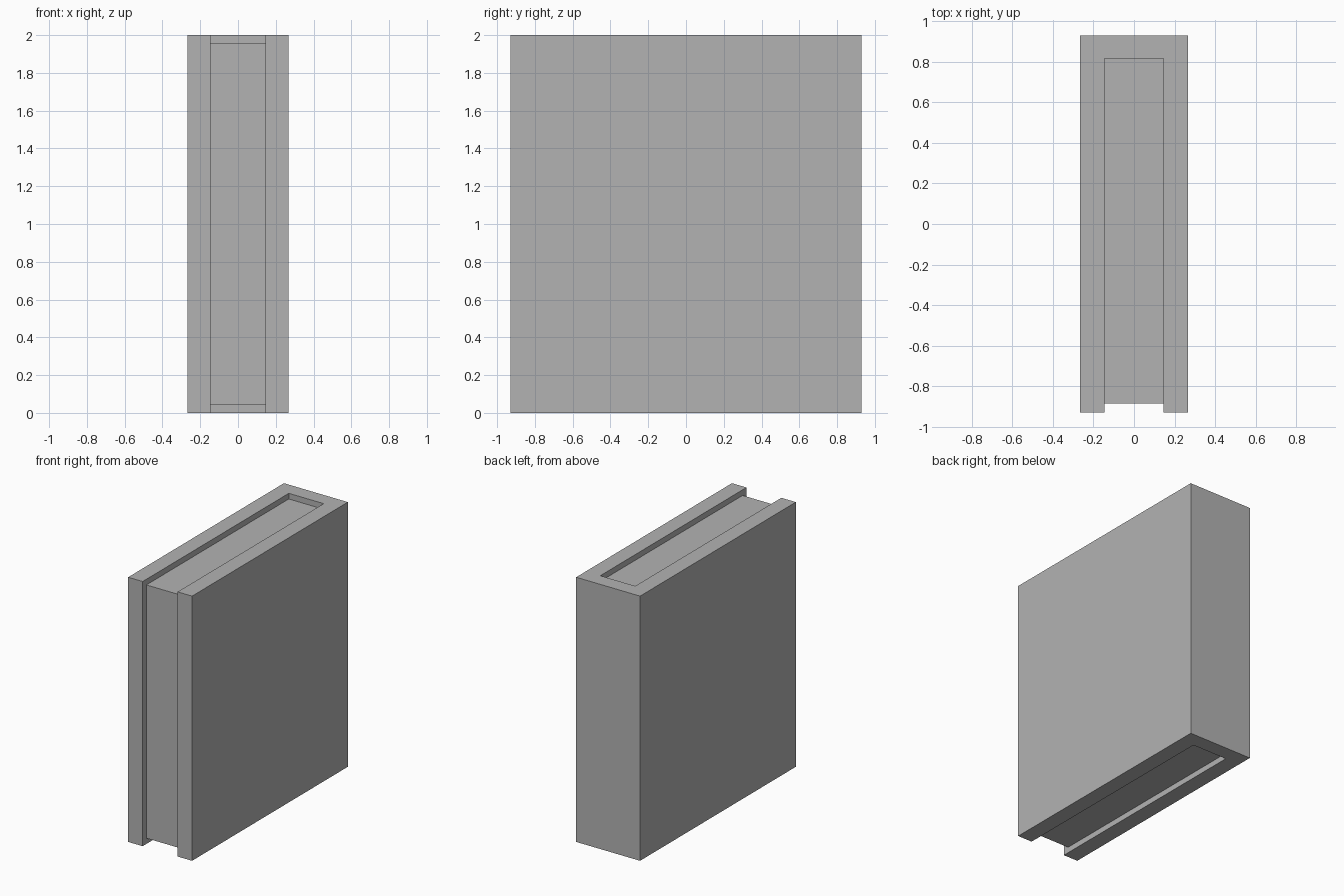
import bpy
import bmesh

if "Cube" in bpy.data.objects:
    bpy.data.objects.remove(bpy.data.objects["Cube"])

HALF_X, HALF_Y, HEIGHT = 0.267, 0.93, 2.0
PAGE_X, SPINE_Y, FORE_Y, INSET = 0.146, 0.815, -0.885, 0.043

grey = bpy.data.materials.new("plain grey")
grey.use_nodes = True
colour = (0.45, 0.45, 0.45, 1)
grey.diffuse_color = colour
grey.node_tree.nodes["Principled BSDF"].inputs["Base Color"].default_value = colour


def extruded(name, outline, bottom, top):
    """Raise a flat outline into a solid between two heights."""
    bm = bmesh.new()
    face = bm.faces.new([bm.verts.new((x, y, bottom)) for x, y in outline])
    raised = bmesh.ops.extrude_face_region(bm, geom=[face])["geom"]
    verts = [v for v in raised if isinstance(v, bmesh.types.BMVert)]
    bmesh.ops.translate(bm, verts=verts, vec=(0, 0, top - bottom))
    bmesh.ops.recalc_face_normals(bm, faces=bm.faces)
    mesh = bpy.data.meshes.new(name)
    bm.to_mesh(mesh)
    bm.free()
    mesh.materials.append(grey)
    obj = bpy.data.objects.new(name, mesh)
    bpy.context.collection.objects.link(obj)
    return obj


# Cover: two boards joined by the spine at the back
right_half = [(-PAGE_X, SPINE_Y), (-PAGE_X, -HALF_Y), (-HALF_X, -HALF_Y), (-HALF_X, HALF_Y)]
left_half = [(-x, y) for x, y in reversed(right_half)]
extruded("cover", right_half + left_half, 0, HEIGHT)

# Page block, set in from the cover edges
pages = [(-PAGE_X, FORE_Y), (PAGE_X, FORE_Y), (PAGE_X, SPINE_Y), (-PAGE_X, SPINE_Y)]
extruded("page_block", pages, INSET, HEIGHT - INSET)
